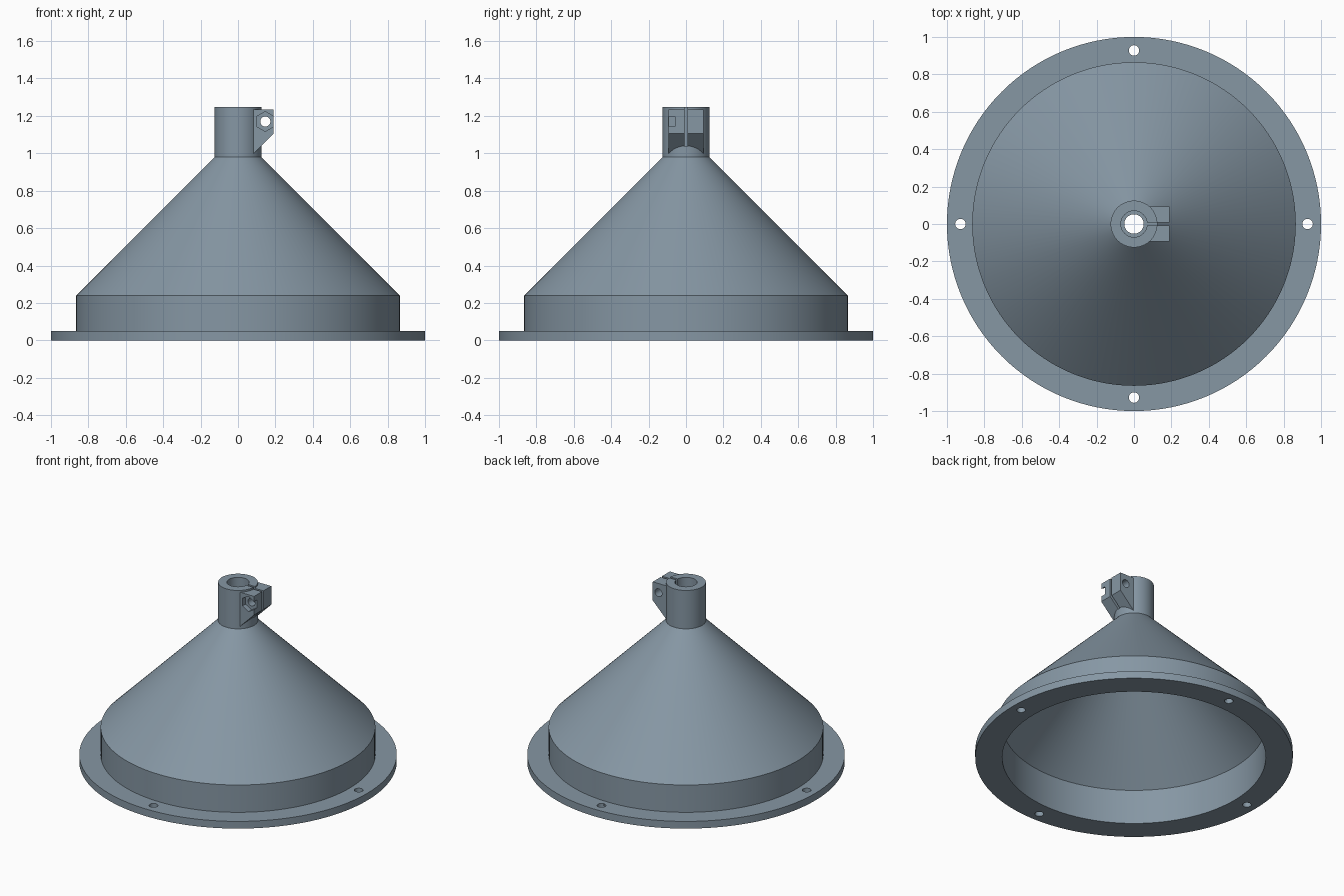
import bpy, bmesh, math
from mathutils import Matrix, Vector

if "Cube" in bpy.data.objects:
    bpy.data.objects.remove(bpy.data.objects["Cube"])

SEG = 128

paint = bpy.data.materials.new("slate grey")
paint.diffuse_color = (0.238, 0.309, 0.371, 1)
paint.use_nodes = True
paint.node_tree.nodes["Principled BSDF"].inputs["Base Color"].default_value = paint.diffuse_color


def make_object(name, bm):
    bmesh.ops.recalc_face_normals(bm, faces=bm.faces)
    mesh = bpy.data.meshes.new(name)
    bm.to_mesh(mesh)
    bm.free()
    mesh.materials.append(paint)
    obj = bpy.data.objects.new(name, mesh)
    bpy.context.collection.objects.link(obj)
    return obj


def lathe(name, profile):
    """Revolve a closed (radius, z) outline about the z axis."""
    bm = bmesh.new()
    rings = [[bm.verts.new((r * math.cos(2 * math.pi * i / SEG),
                            r * math.sin(2 * math.pi * i / SEG), z))
              for i in range(SEG)] for r, z in profile]
    for a, b in zip(rings, rings[1:] + rings[:1]):
        for i in range(SEG):
            j = (i + 1) % SEG
            bm.faces.new((a[i], a[j], b[j], b[i]))
    return make_object(name, bm)


def prism_y(name, outline, y0, y1):
    """Extrude an (x, z) outline along y."""
    bm = bmesh.new()
    face = bm.faces.new([bm.verts.new((x, y0, z)) for x, z in outline])
    out = bmesh.ops.extrude_face_region(bm, geom=[face])
    verts = [v for v in out["geom"] if isinstance(v, bmesh.types.BMVert)]
    bmesh.ops.translate(bm, verts=verts, vec=Vector((0, y1 - y0, 0)))
    return make_object(name, bm)


def circle(cx, cz, r, n, start=0.0):
    return [(cx + r * math.cos(start + 2 * math.pi * i / n),
             cz + r * math.sin(start + 2 * math.pi * i / n)) for i in range(n)]


def combine(target, tool, operation):
    mod = target.modifiers.new(tool.name, 'BOOLEAN')
    mod.operation = operation
    mod.solver = 'EXACT'
    mod.object = tool
    bpy.context.view_layer.objects.active = target
    bpy.ops.object.modifier_apply(modifier=mod.name)
    bpy.data.objects.remove(tool)


# Flange, skirt, hollow cone and neck with a stepped bore
funnel = lathe("funnel", [
    (1.0, 0), (1.0, 0.05), (0.865, 0.05), (0.865, 0.24),
    (0.125, 0.98), (0.125, 1.247), (0.07, 1.247), (0.07, 1.03),
    (0.052, 1.03), (0.052, 1.018), (0.83, 0.24), (0.83, 0)])

# Clamp lug on the side of the neck, with a sloping underside
lug = prism_y("clamp_lug", [(0.078, 1.234), (0.19, 1.234), (0.19, 1.105),
                            (0.078, 0.993)], -0.094, 0.094)
combine(funnel, lug, 'UNION')

# Clamp slot from the bore out through the lug
slot = prism_y("clamp_slot", [(0.03, 1.035), (0.25, 1.035),
                              (0.25, 1.3), (0.03, 1.3)], -0.008, 0.008)
combine(funnel, slot, 'DIFFERENCE')

# Bolt hole and the nut pocket that breaks through the lug end
bolt = prism_y("bolt_hole", circle(0.146, 1.17, 0.027, 32), -0.2, 0.2)
combine(funnel, bolt, 'DIFFERENCE')
nut = prism_y("nut_pocket", circle(0.146, 1.17, 0.053, 6, math.pi / 6), -0.2, -0.06)
combine(funnel, nut, 'DIFFERENCE')

# Four mounting holes in the flange
for k in range(4):
    a = k * math.pi / 2
    bm = bmesh.new()
    bmesh.ops.create_cone(bm, cap_ends=True, segments=32, radius1=0.028,
                          radius2=0.028, depth=0.2,
                          matrix=Matrix.Translation((0.928 * math.cos(a),
                                                     0.928 * math.sin(a), 0.025)))
    combine(funnel, make_object("mounting_hole", bm), 'DIFFERENCE')

# Smooth round walls, keep crisp edges
bpy.ops.object.select_all(action='DESELECT')
funnel.select_set(True)
bpy.context.view_layer.objects.active = funnel
bpy.ops.object.shade_smooth_by_angle(angle=math.radians(30))
